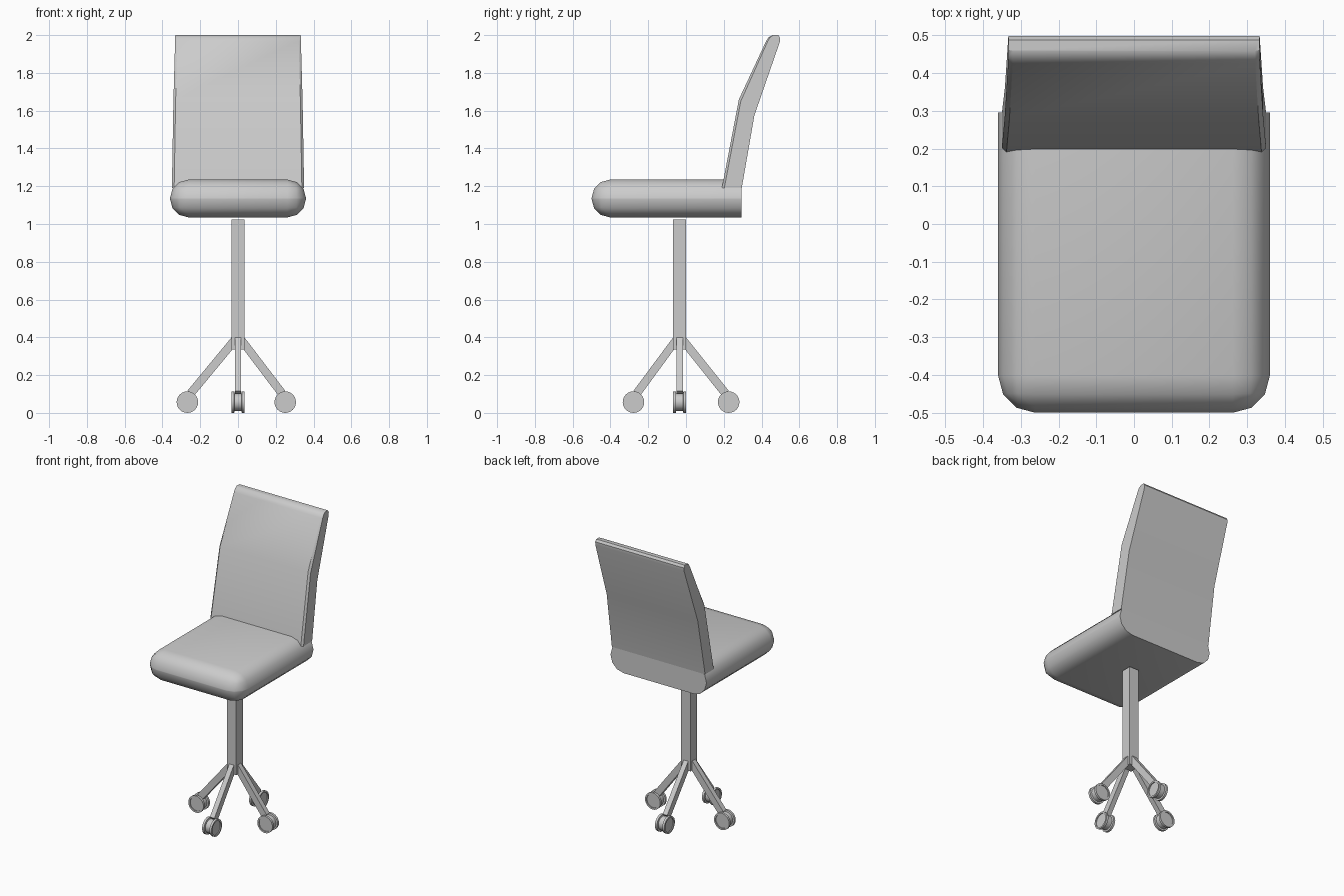
import bpy, bmesh, math
from mathutils import Matrix, Vector

if "Cube" in bpy.data.objects:
    bpy.data.objects.remove(bpy.data.objects["Cube"])

AXIS = Vector((0, -0.034, 0))  # centre of the column


def finish(name, bm, smooth=False):
    bmesh.ops.recalc_face_normals(bm, faces=bm.faces)
    me = bpy.data.meshes.new(name)
    bm.to_mesh(me)
    bm.free()
    ob = bpy.data.objects.new(name, me)
    bpy.context.collection.objects.link(ob)
    if smooth:
        bpy.ops.object.select_all(action='DESELECT')
        ob.select_set(True)
        bpy.context.view_layer.objects.active = ob
        bpy.ops.object.shade_smooth_by_angle(angle=math.radians(35))
    return ob


def box(bm, lo, hi):
    size = [b - a for a, b in zip(lo, hi)]
    mid = [(a + b) / 2 for a, b in zip(lo, hi)]
    bmesh.ops.create_cube(bm, size=1, matrix=Matrix.Translation(mid) @ Matrix.Diagonal((*size, 1)))


def loft(bm, rings):
    """Skin a list of equal closed rings and cap both ends."""
    vs = [[bm.verts.new(p) for p in r] for r in rings]
    n = len(vs[0])
    for a, b in zip(vs, vs[1:]):
        for i in range(n):
            bm.faces.new((a[i], a[(i + 1) % n], b[(i + 1) % n], b[i]))
    bm.faces.new(vs[0])
    bm.faces.new(vs[-1])


# Seat: cushion rounded everywhere except its flat rear face
bm = bmesh.new()
box(bm, (-0.36, -0.5, 1.035), (0.36, 0.295, 1.235))
edges = [e for e in bm.edges if not all(v.co.y > 0.2 for v in e.verts)]
bmesh.ops.bevel(bm, geom=edges, offset=0.098, segments=3, profile=0.5, affect='EDGES')
finish("seat", bm, True)

# Backrest: bent side profile, tapering upwards, with eased front side edges
profile = [  # front y, front z, back y, back z, half width
    (0.19, 1.19, 0.295, 1.19, 0.35),
    (0.28, 1.66, 0.362, 1.575, 0.342),
    (0.425, 1.97, 0.497, 1.965, 0.333),
    (0.436, 1.987, 0.498, 1.985, 0.333),
    (0.458, 2.0, 0.488, 2.0, 0.332),
]
bm = bmesh.new()
rings = []
for fy, fz, by, bz, w in profile:
    f, b = Vector((0, fy, fz)), Vector((0, by, bz))
    e = f.lerp(b, 0.12)
    c = Vector((0.012, 0, 0))
    x = Vector((w, 0, 0))
    rings.append([f - x + c, f + x - c, e + x, b + x, b - x, e - x])
loft(bm, rings)
finish("backrest", bm, True)

# Column
bm = bmesh.new()
box(bm, (-0.035, AXIS.y - 0.035, 0.335), (0.035, AXIS.y + 0.035, 1.025))
finish("column", bm)

# Legs and casters: modelled along +x, then turned around the column
for i, reach in enumerate((0.25, 0.26, 0.268, 0.244)):
    turn = Matrix.Translation(AXIS) @ Matrix.Rotation(i * math.pi / 2, 4, 'Z')

    bm = bmesh.new()
    side = [(0.03, 0.405), (reach, 0.117), (reach - 0.034, 0.089), (0.03, 0.335)]
    loft(bm, [[(x, y, z) for x, z in side] for y in (-0.017, 0.017)])
    bm.transform(turn)
    finish(f"leg_{i + 1}", bm)

    # Twin-flanged wheel with recessed outer faces: (radius, offset along axle)
    section = [(0.046, -0.029), (0.046, -0.035), (0.057, -0.035), (0.057, -0.02), (0.046, -0.018)]
    section += [(r, -y) for r, y in reversed(section)]
    bm = bmesh.new()
    n = 24
    loft(bm, [[(reach + r * math.cos(2 * math.pi * k / n), y, 0.057 + r * math.sin(2 * math.pi * k / n))
               for k in range(n)] for r, y in section])
    bm.transform(turn)
    finish(f"caster_{i + 1}", bm, True)
